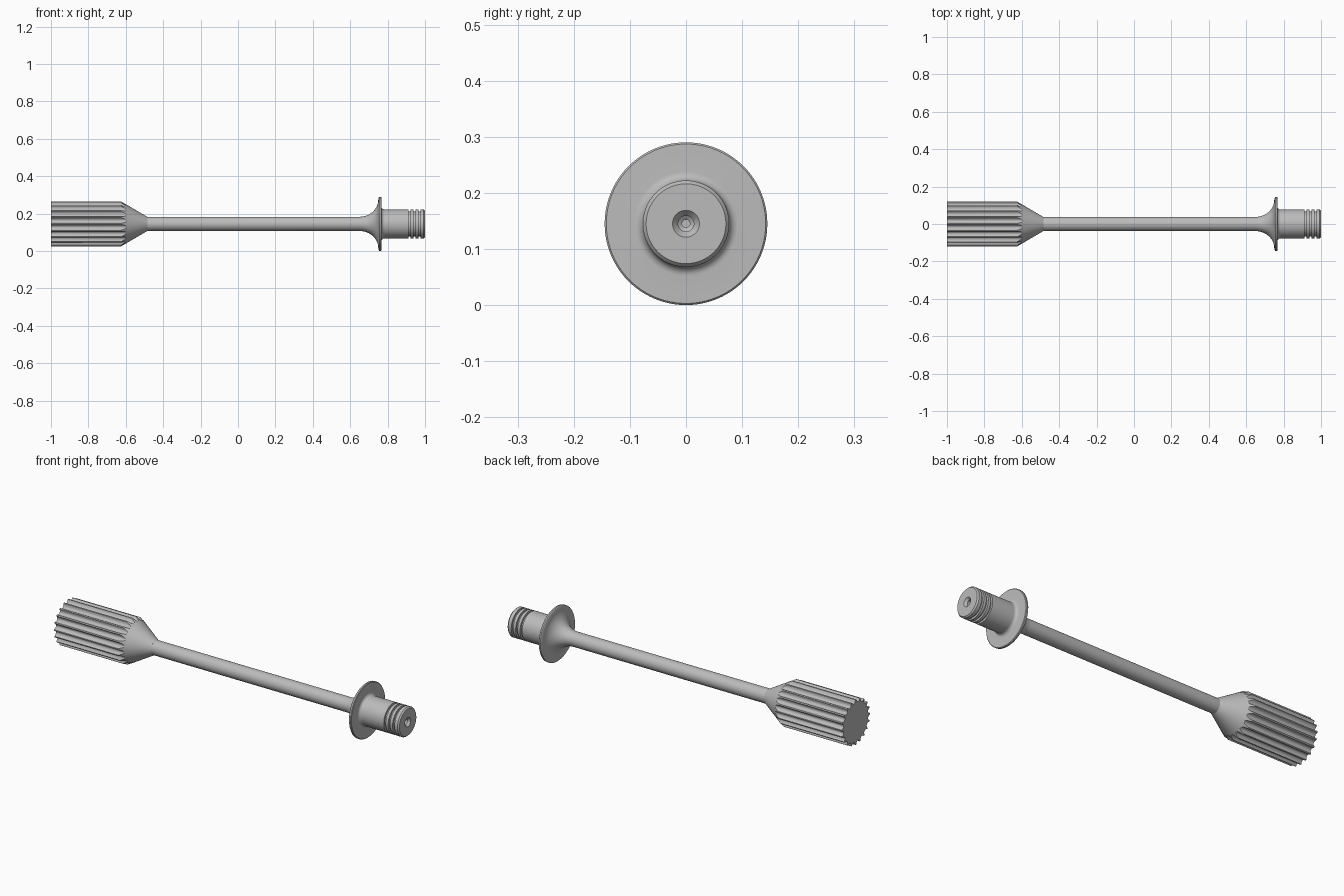
import bpy
import bmesh
from math import sin, cos, pi, radians

AXIS_Z = 0.145
TEETH = 20

if "Cube" in bpy.data.objects:
    bpy.data.objects.remove(bpy.data.objects["Cube"], do_unlink=True)

steel = bpy.data.materials.new("grey steel")
steel.use_nodes = True
colour = (0.5, 0.5, 0.5, 1)
steel.diffuse_color = colour
steel.node_tree.nodes["Principled BSDF"].inputs["Base Color"].default_value = colour


def loft(name, rings, cap_start=False, cap_end=False):
    """Join closed rings of points into one smooth-shaded skin."""
    bm = bmesh.new()
    loops = [[bm.verts.new(p) for p in ring] for ring in rings]
    count = len(loops[0])
    for a, b in zip(loops, loops[1:]):
        for i in range(count):
            j = (i + 1) % count
            bm.faces.new((a[i], a[j], b[j], b[i]))
    if cap_start:
        bm.faces.new(loops[0])
    if cap_end:
        bm.faces.new(loops[-1])
    bmesh.ops.recalc_face_normals(bm, faces=bm.faces)
    mesh = bpy.data.meshes.new(name)
    bm.to_mesh(mesh)
    bm.free()
    mesh.materials.append(steel)
    obj = bpy.data.objects.new(name, mesh)
    bpy.context.collection.objects.link(obj)
    bpy.ops.object.select_all(action='DESELECT')
    obj.select_set(True)
    bpy.context.view_layer.objects.active = obj
    bpy.ops.object.shade_smooth_by_angle(angle=radians(28))
    return obj


def point(x, r, a):
    return (x, r * sin(a), AXIS_Z + r * cos(a))


def lathe(name, profile, sides=96, **caps):
    rings = [[point(x, r, 2 * pi * i / sides) for i in range(sides)]
             for x, r in profile]
    return loft(name, rings, **caps)


# Splined head: scooped grooves run out on the cone
R_OUT, R_SHAFT, CONE_START, CONE_END, DEPTH = 0.12, 0.038, -0.625, -0.485, 0.016
STEPS = 12
outline = []
for i in range(TEETH * STEPS):
    t = (i % STEPS) / STEPS * 2 - 1          # -1..1 across one pitch
    scoop = max(0, 1 - (t / 0.78) ** 2) ** 0.5
    outline.append((R_OUT - DEPTH * scoop, 2 * pi * i / (TEETH * STEPS)))


def cone_x(r):
    return CONE_START + (R_OUT - r) / (R_OUT - R_SHAFT) * (CONE_END - CONE_START)


loft("splined_head", [
    [point(-1, r, a) for r, a in outline],
    [point(cone_x(r), r, a) for r, a in outline],
    [point(CONE_END, R_SHAFT, a) for r, a in outline],
], cap_start=True)

# Shaft flaring into the flange
flare = [(0.65 + 0.1 * sin(t), R_SHAFT + 0.092 * (1 - cos(t)))
         for t in (pi / 2 * k / 16 for k in range(17))]
rim = [(0.753, 0.142), (0.756, 0.145), (0.764, 0.145), (0.767, 0.142)]
fillet = [(0.783 - 0.016 * cos(t), 0.093 - 0.016 * sin(t))
          for t in (pi / 2 * k / 8 for k in range(9))]
lathe("shaft_and_flange", [(CONE_END, R_SHAFT)] + flare + rim + fillet)

# Grooved end boss with a stepped centre hole
R_BOSS, R_GROOVE = 0.077, 0.066
boss = [(0.783, R_BOSS)]
for x in (0.912, 0.938, 0.964):
    boss += [(x, R_BOSS), (x, R_GROOVE), (x + 0.011, R_GROOVE), (x + 0.011, R_BOSS)]
boss += [(0.993, R_BOSS), (1, 0.071)]
hole = [(1, 0.024), (0.988, 0.014), (0.96, 0.014), (0.955, 0.007), (0.93, 0.007)]
lathe("grooved_end", boss + hole, cap_end=True)
